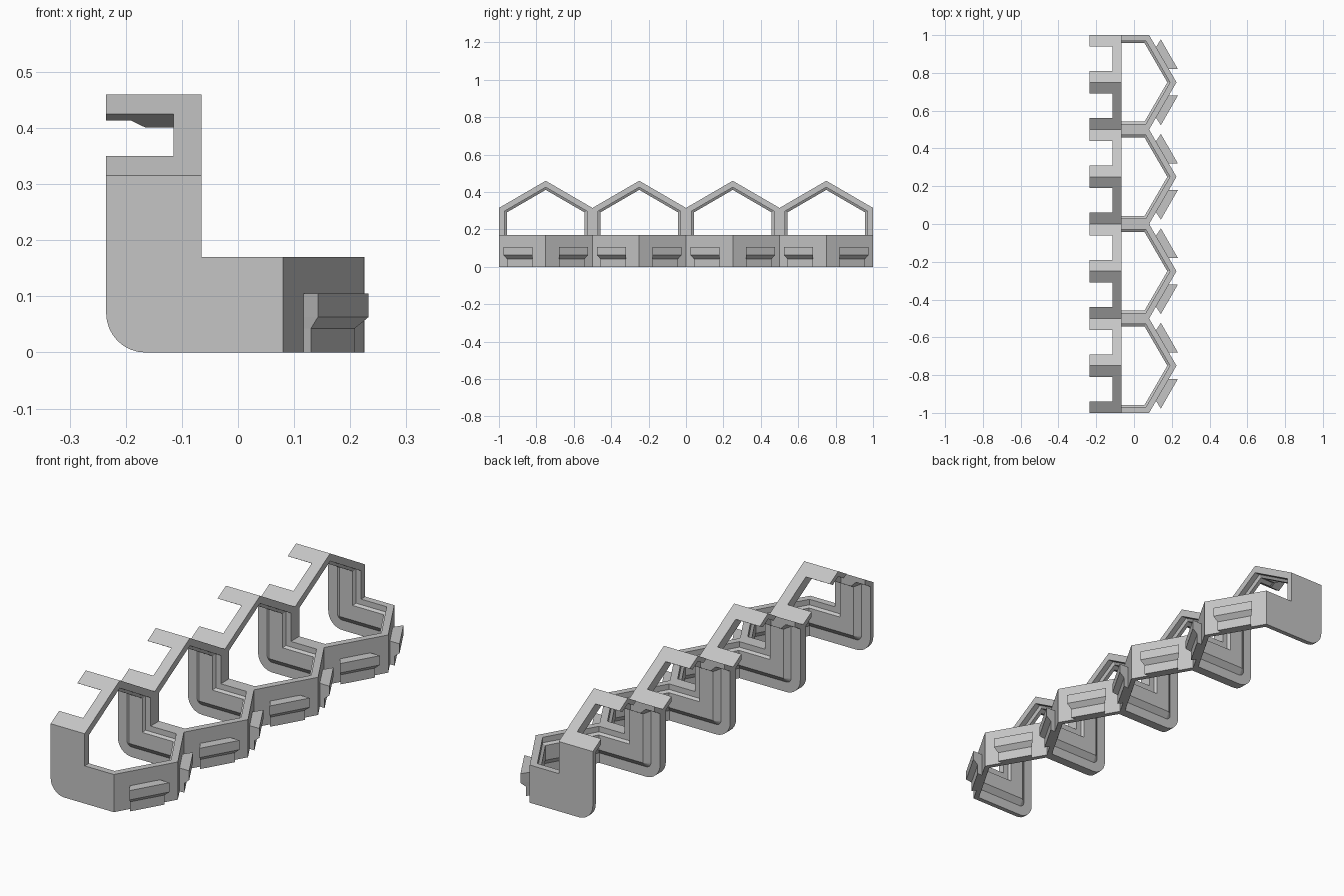
import bpy, bmesh, math

if "Cube" in bpy.data.objects:
    bpy.data.objects.remove(bpy.data.objects["Cube"])

T30 = math.tan(math.radians(30))
C30 = math.cos(math.radians(30))

grey = bpy.data.materials.new("light grey")
grey.diffuse_color = (0.56, 0.56, 0.56, 1)
grey.use_nodes = True
grey.node_tree.nodes["Principled BSDF"].inputs["Base Color"].default_value = grey.diffuse_color

# band cross-section: (distance from inner rim, thickness)
SECTION = [(0, 0), (0, .03), (.025, .03), (.033, .042),
           (.10, .042), (.125, .021), (.17, .021), (.17, 0)]


def new_object(name, bm):
    bmesh.ops.recalc_face_normals(bm, faces=bm.faces)
    me = bpy.data.meshes.new(name)
    bm.to_mesh(me)
    bm.free()
    me.materials.append(grey)
    ob = bpy.data.objects.new(name, me)
    bpy.context.collection.objects.link(ob)
    return ob


def loft(name, rings):
    """Closed solid through rings of equal length."""
    bm = bmesh.new()
    vs = [[bm.verts.new(p) for p in r] for r in rings]
    n = len(rings[0])
    for a, b in zip(vs, vs[1:]):
        for i in range(n):
            j = (i + 1) % n
            bm.faces.new((a[i], a[j], b[j], b[i]))
    bm.faces.new(vs[0])
    bm.faces.new(vs[-1])
    bmesh.ops.remove_doubles(bm, verts=bm.verts, dist=1e-5)
    bmesh.ops.dissolve_degenerate(bm, edges=bm.edges, dist=1e-5)
    return new_object(name, bm)


def bend(w, t, a):
    """Point on the rounded elbow between upright and lower band."""
    r = max(w - .10, 0)
    k = w - r
    return (-.065 - k - r * math.cos(a), .25 - t, .17 - k - r * math.sin(a))


def repeat(ob):
    """Mirror a half cell, then line up four cells along y."""
    ob.location.y = -.75
    m = ob.modifiers.new("mirror", 'MIRROR')
    m.use_axis = (False, True, False)
    arr = ob.modifiers.new("row", 'ARRAY')
    arr.count = 4
    arr.use_relative_offset = False
    arr.use_constant_offset = True
    arr.constant_offset_displace = (0, .5, 0)


# half cell: roof ridge -> eave -> elbow -> front corner -> front point
rings = [[(-.065 - w, 0, .46 - t / C30) for w, t in SECTION],
         [(-.065 - w, .25 - t, .315 - t * T30) for w, t in SECTION]]
for i in range(9):
    rings.append([bend(w, t, math.pi / 2 * i / 8) for w, t in SECTION])
rings.append([(.08 - t * T30, .25 - t, .17 - w) for w, t in SECTION])
rings.append([(.225 - t / C30, 0, .17 - w) for w, t in SECTION])
frame = loft("hexagon_frame", rings)

# flared slot through the roof slope
slot = [(.077, .435), (.015, .399), (.19, .295), (.19, .38)]
cutter = loft("slot_cutter", [[(x, y, z) for y, z in slot] for x in (-.30, -.115)])
cutter.hide_render = True
b = frame.modifiers.new("slot", 'BOOLEAN')
b.operation = 'DIFFERENCE'
b.solver = 'EXACT'
b.object = cutter
bpy.context.view_layer.objects.active = frame
frame.select_set(True)
bpy.ops.object.modifier_apply(modifier="slot")
bpy.data.objects.remove(cutter)

# open the mirror plane
bm = bmesh.new()
bm.from_mesh(frame.data)
bmesh.ops.delete(bm, geom=[f for f in bm.faces if all(abs(v.co.y) < 1e-4 for v in f.verts)],
                 context='FACES')
bm.to_mesh(frame.data)
bm.free()
repeat(frame)

# flared hook on the slanted front wall, thicker towards the top
hook_rings = []
for z, t in [(0, .021), (.043, .021), (.063, .042), (.105, .042)]:
    s = t / C30
    hook_rings.append([(.113, .182, z), (.118 + .5 * s, .185 + C30 * s, z),
                       (.184 + s, .07, z), (.179, .07, z)])
hook = loft("wall_hook", hook_rings)
repeat(hook)
